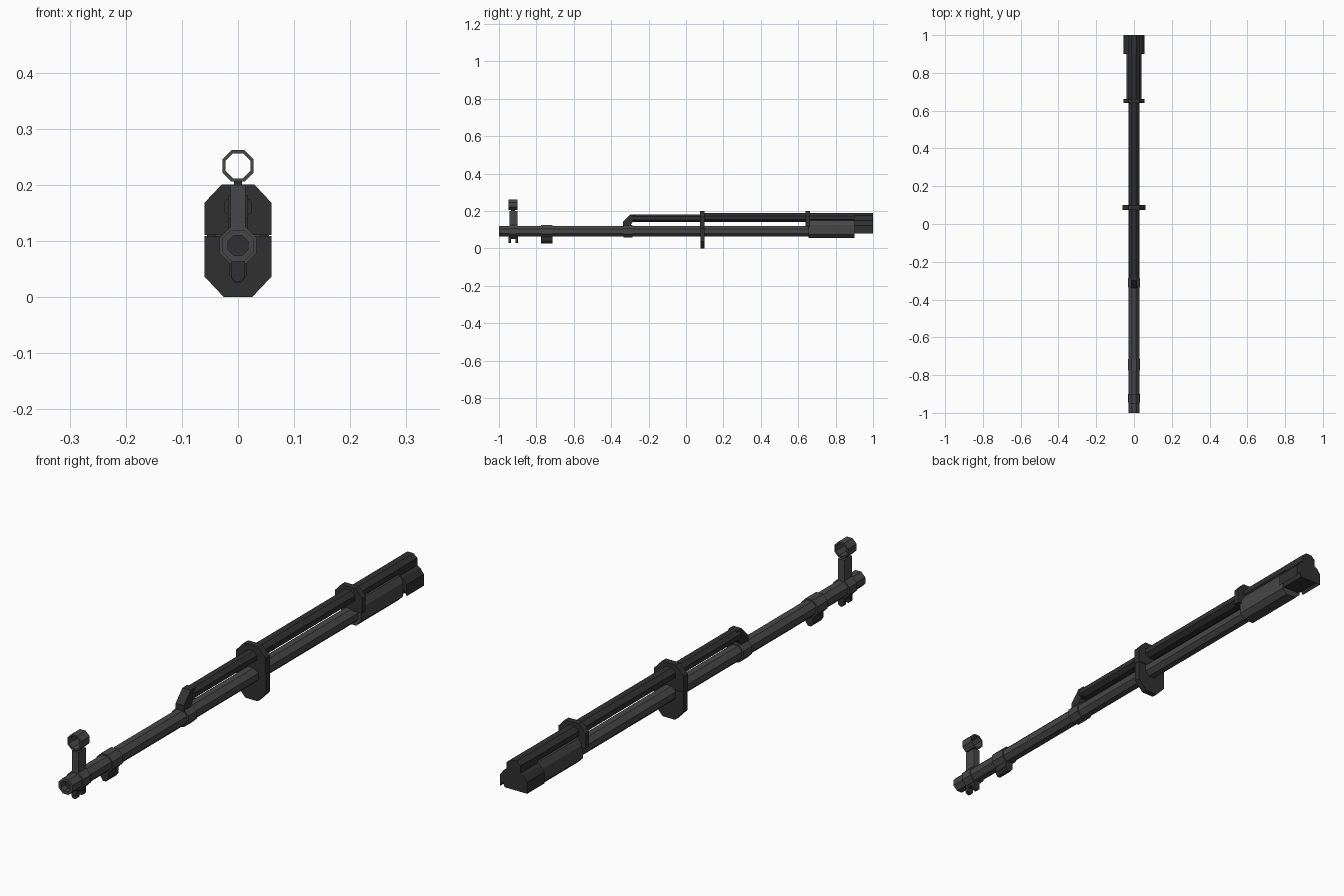
import bpy, bmesh, math

cube = bpy.data.objects.get("Cube")
if cube:
    bpy.data.objects.remove(cube, do_unlink=True)


def material(name, value):
    m = bpy.data.materials.new(name)
    m.use_nodes = True
    color = (value, value, value, 1)
    m.diffuse_color = color
    m.node_tree.nodes["Principled BSDF"].inputs["Base Color"].default_value = color
    return m


STEEL = material("grey steel", 0.062)
DARK = material("dark steel", 0.03)
BORE_Z = 0.092


def finish(name, bm, mat):
    bmesh.ops.recalc_face_normals(bm, faces=bm.faces)
    mesh = bpy.data.meshes.new(name)
    bm.to_mesh(mesh)
    bm.free()
    mesh.materials.append(mat)
    obj = bpy.data.objects.new(name, mesh)
    bpy.context.collection.objects.link(obj)
    return obj


def extrude(name, points, a, b, mat, axis="y"):
    """Extrude an outline from a to b: (x, z) along y, or (y, z) along x."""
    bm = bmesh.new()
    place = (lambda p, t: (p[0], t, p[1])) if axis == "y" else (lambda p, t: (t, p[0], p[1]))
    face = bm.faces.new([bm.verts.new(place(p, a)) for p in points])
    new = bmesh.ops.extrude_face_region(bm, geom=[face])["geom"]
    shift = (0, b - a, 0) if axis == "y" else (b - a, 0, 0)
    bmesh.ops.translate(bm, vec=shift, verts=[v for v in new if isinstance(v, bmesh.types.BMVert)])
    return finish(name, bm, mat)


def mirrored(half):
    """Complete a right-half outline listed from bottom to top."""
    return half + [(-x, z) for x, z in reversed(half) if x > 0]


def octagon(half_width, z, half_height=None):
    k = math.tan(math.pi / 8)
    h = half_height or half_width
    w = half_width
    return mirrored([(w * k, z - h), (w, z - h * k), (w, z + h * k), (w * k, z + h)])


def pipe(name, outer, inner, z, a, b, mat):
    """Open octagonal pipe with wall thickness."""
    bm = bmesh.new()
    loops = [[bm.verts.new((x, y, h)) for x, h in octagon(r, z)]
             for r, y in ((outer, a), (outer, b), (inner, b), (inner, a))]
    for i in range(4):
        p, q = loops[i], loops[(i + 1) % 4]
        for j in range(8):
            k = (j + 1) % 8
            bm.faces.new((p[j], p[k], q[k], q[j]))
    return finish(name, bm, mat)


def box(name, half_width, y0, y1, z0, z1, mat):
    w = half_width
    return extrude(name, mirrored([(w, z0), (w, z1)]), y0, y1, mat)


# Barrel with open muzzle
pipe("muzzle", 0.028, 0.018, BORE_Z, -1.0, -0.95, STEEL)
extrude("bore_end", octagon(0.019, BORE_Z), -0.975, -0.95, DARK)
extrude("barrel", octagon(0.028, BORE_Z), -0.95, 0.68, STEEL)

# Collars around the barrel
for name, y0, y1 in (("sight_collar", -0.945, -0.9),
                     ("lug_collar", -0.775, -0.715),
                     ("gas_block_collar", -0.335, -0.285)):
    extrude(name, octagon(0.033, BORE_Z), y0, y1, STEEL)

# Front sight: post, hood, pin and lower tabs
box("sight_post", 0.013, -0.945, -0.9, 0.115, 0.2, STEEL)
pipe("sight_hood", 0.028, 0.022, 0.234, -0.95, -0.9, STEEL)
box("sight_pin", 0.007, -0.935, -0.915, 0.195, 0.211, DARK)
box("sight_foot", 0.012, -0.945, -0.9, 0.05, 0.07, DARK)
for name, y in (("front_tab", -0.95), ("rear_tab", -0.912)):
    extrude(name, mirrored([(0.005, 0.028), (0.012, 0.035), (0.012, 0.07)]), y, y + 0.014, DARK)

# Cleaning rod lug
extrude("lug", mirrored([(0.006, 0.026), (0.016, 0.04), (0.016, 0.07)]), -0.775, -0.715, DARK)

# Gas block neck and gas tube
extrude("gas_block_neck", [(-0.338, 0.11), (-0.338, 0.14), (-0.298, 0.182),
                           (-0.27, 0.182), (-0.27, 0.142), (-0.285, 0.142), (-0.305, 0.11)],
        -0.017, 0.017, DARK, axis="x")
extrude("gas_tube", octagon(0.025, 0.161, 0.021), -0.285, 0.09, DARK)
extrude("upper_tube", octagon(0.028, 0.165, 0.023), 0.09, 0.9, DARK)

# Hand guard retaining plates
upper_plate = [(0.06, 0.111), (0.06, 0.168), (0.029, 0.201)]
extrude("front_plate_upper", mirrored(upper_plate), 0.075, 0.1, DARK)
extrude("front_plate_lower", mirrored([(0.025, 0), (0.06, 0.037), (0.06, 0.109)]),
        0.078, 0.1, DARK)
extrude("rear_plate", mirrored([(0.055, 0.115), (0.055, 0.172), (0.029, 0.2)]),
        0.64, 0.662, DARK)

# Chamber block and open arched receiver end
extrude("chamber", mirrored([(0.021, 0.056), (0.04, 0.075), (0.04, 0.125), (0.027, 0.148)]),
        0.655, 0.9, STEEL)
arch = [(0.055, 0.08), (0.055, 0.122), (0.04, 0.142), (0.028, 0.148),
        (0.028, 0.175), (0.012, 0.188)]
inner = [(-0.014, 0.148), (-0.036, 0.124), (-0.036, 0.08)]
outline = arch + [(-x, z) for x, z in reversed(arch)]
outline += inner + [(-x, z) for x, z in reversed(inner)]
extrude("receiver_arch", outline, 0.9, 1.0, DARK)
